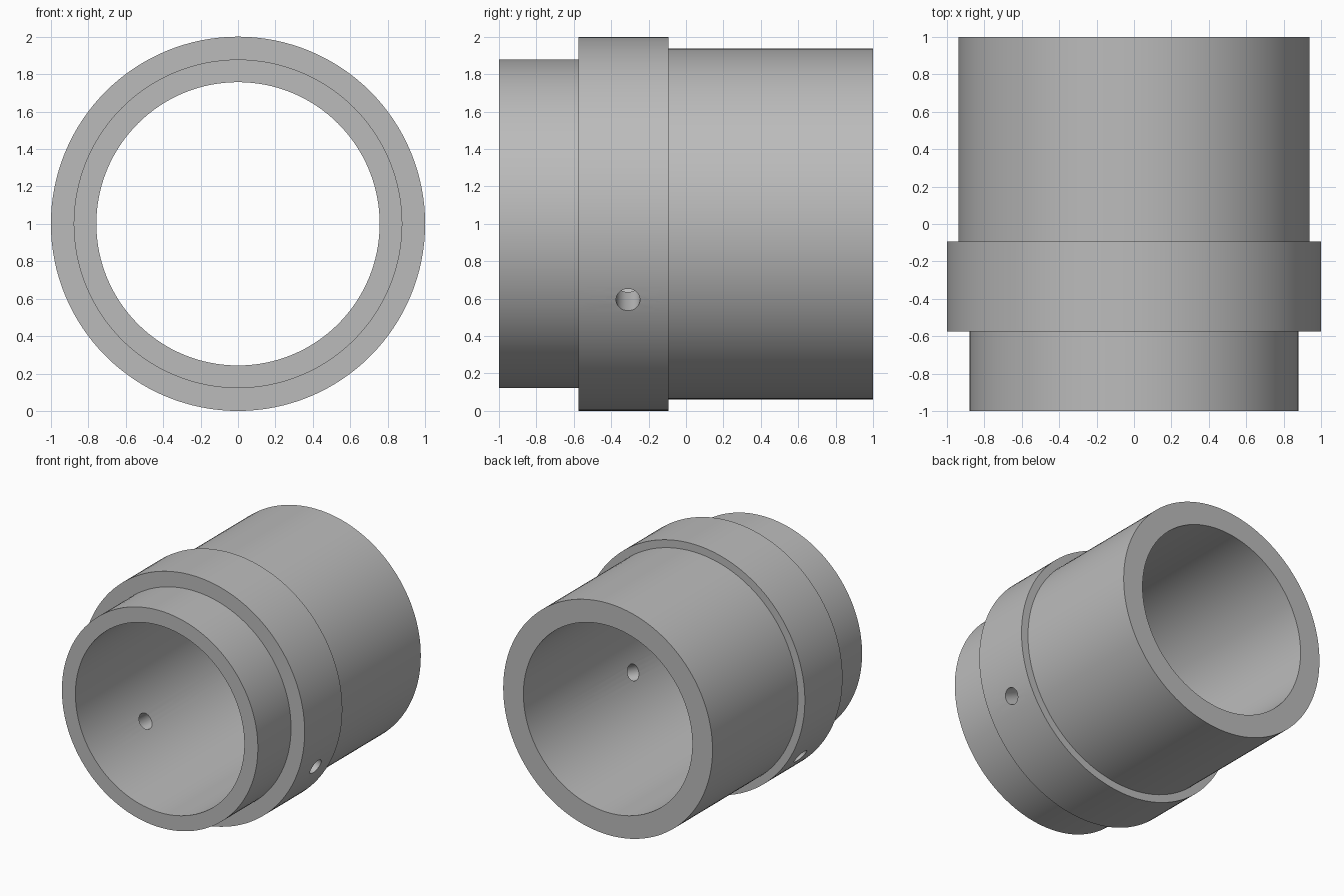
import bpy
import bmesh
from math import radians, cos, sin, pi
from mathutils import Matrix, Vector

cube = bpy.data.objects.get("Cube")
if cube:
    bpy.data.objects.remove(cube, do_unlink=True)

SEGMENTS = 128
CENTRE = Vector((0, 0, 1))
BORE = 0.757

grey = bpy.data.materials.new("plain grey")
grey.use_nodes = True
colour = (0.5, 0.5, 0.5, 1)
grey.diffuse_color = colour
grey.node_tree.nodes["Principled BSDF"].inputs["Base Color"].default_value = colour


def make_object(name, bm):
    bmesh.ops.recalc_face_normals(bm, faces=bm.faces)
    mesh = bpy.data.meshes.new(name)
    bm.to_mesh(mesh)
    bm.free()
    obj = bpy.data.objects.new(name, mesh)
    bpy.context.collection.objects.link(obj)
    mesh.materials.append(grey)
    return obj


def lathe(name, profile):
    """Revolve a closed (radius, y) profile around the y axis."""
    bm = bmesh.new()
    rings = []
    for i in range(SEGMENTS):
        a = 2 * pi * i / SEGMENTS
        rings.append([bm.verts.new((r * cos(a), y, 1 + r * sin(a))) for r, y in profile])
    n = len(profile)
    for i in range(SEGMENTS):
        here, there = rings[i], rings[(i + 1) % SEGMENTS]
        for j in range(n):
            k = (j + 1) % n
            bm.faces.new((here[j], here[k], there[k], there[j]))
    return make_object(name, bm)


# Stepped sleeve: narrow front, raised collar, long rear barrel, straight bore
sleeve = lathe("stepped_sleeve", [
    (BORE, -1), (0.878, -1), (0.878, -0.575), (1, -0.575),
    (1, -0.093), (0.938, -0.093), (0.938, 1), (BORE, 1)])

# Two radial holes drilled through the collar
for angle in (-24, -144):
    a = radians(angle)
    direction = Vector((cos(a), 0, sin(a)))
    bm = bmesh.new()
    place = Matrix.Translation(CENTRE + direction * 0.88 + Vector((0, -0.31, 0)))
    bmesh.ops.create_cone(bm, cap_ends=True, segments=48, radius1=0.064, radius2=0.064,
                          depth=0.5, matrix=place @ direction.to_track_quat("Z", "Y").to_matrix().to_4x4())
    cutter = make_object("hole_cutter", bm)
    cutter.hide_render = True
    mod = sleeve.modifiers.new("hole", "BOOLEAN")
    mod.operation = "DIFFERENCE"
    mod.solver = "EXACT"
    mod.object = cutter
    bpy.context.view_layer.objects.active = sleeve
    bpy.ops.object.modifier_apply(modifier=mod.name)
    bpy.data.objects.remove(cutter, do_unlink=True)

# Smooth walls with crisp rims
bpy.ops.object.select_all(action="DESELECT")
sleeve.select_set(True)
bpy.context.view_layer.objects.active = sleeve
bpy.ops.object.shade_smooth_by_angle(angle=radians(30))
